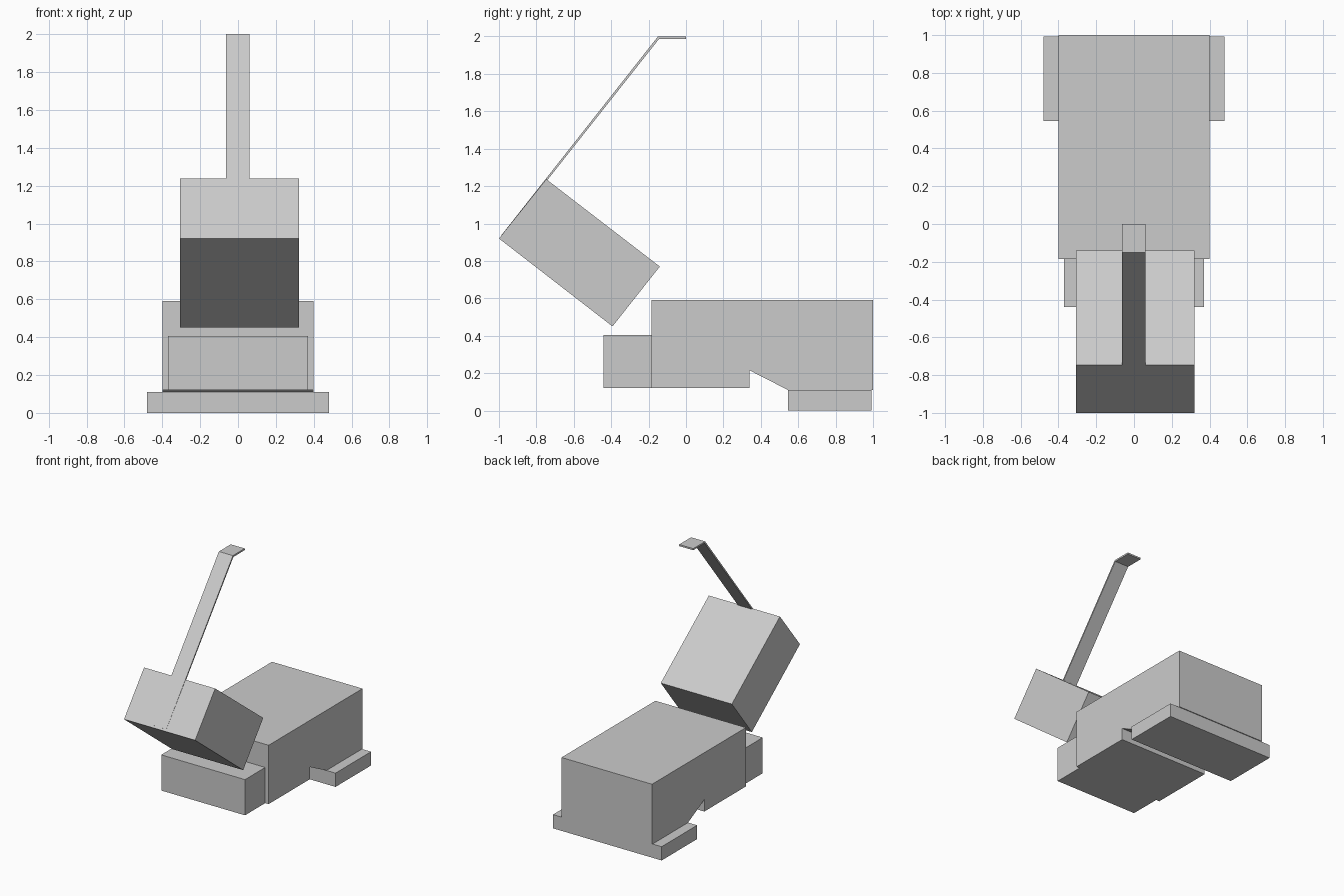
import bpy
import bmesh

cube = bpy.data.objects.get("Cube")
if cube:
    bpy.data.objects.remove(cube, do_unlink=True)

# Single grey material
grey = bpy.data.materials.new("light grey")
grey.use_nodes = True
colour = (0.6, 0.6, 0.6, 1)
grey.diffuse_color = colour
grey.node_tree.nodes["Principled BSDF"].inputs["Base Color"].default_value = colour


def prism(name, profile, left, right):
    """Extrude a side profile of (y, z) points from x = left to x = right."""
    bm = bmesh.new()
    face = bm.faces.new([bm.verts.new((left, y, z)) for y, z in profile])
    ext = bmesh.ops.extrude_face_region(bm, geom=[face])
    moved = [v for v in ext["geom"] if isinstance(v, bmesh.types.BMVert)]
    bmesh.ops.translate(bm, verts=moved, vec=(right - left, 0, 0))
    bmesh.ops.recalc_face_normals(bm, faces=bm.faces)
    mesh = bpy.data.meshes.new(name)
    bm.to_mesh(mesh)
    bm.free()
    mesh.materials.append(grey)
    obj = bpy.data.objects.new(name, mesh)
    bpy.context.collection.objects.link(obj)
    return obj


def block(name, half_width, front, back, bottom, top):
    """Axis-aligned box, symmetric across x."""
    profile = [(front, bottom), (back, bottom), (back, top), (front, top)]
    return prism(name, profile, -half_width, half_width)


# Main body with a sloping notch underneath
prism("body", [(-0.185, 0.12), (0.34, 0.12), (0.34, 0.215), (0.545, 0.11),
               (1.0, 0.11), (1.0, 0.59), (-0.185, 0.59)], -0.4, 0.4)

# Lower nose block and wide rear foot
block("nose_block", 0.37, -0.44, -0.185, 0.12, 0.405)
block("rear_foot", 0.48, 0.545, 0.993, 0, 0.11)

# Tilted box raised above the nose
prism("tilted_box", [(-1.0, 0.92), (-0.393, 0.45), (-0.14, 0.77),
                     (-0.747, 1.237)], -0.307, 0.321)

# Thin bent strap running up the face of the tilted box
prism("strap_arm", [(-0.99, 0.934), (-0.15, 2.0), (0, 2.0), (0, 1.987),
                    (-0.144, 1.987), (-0.982, 0.928)], -0.064, 0.06)
